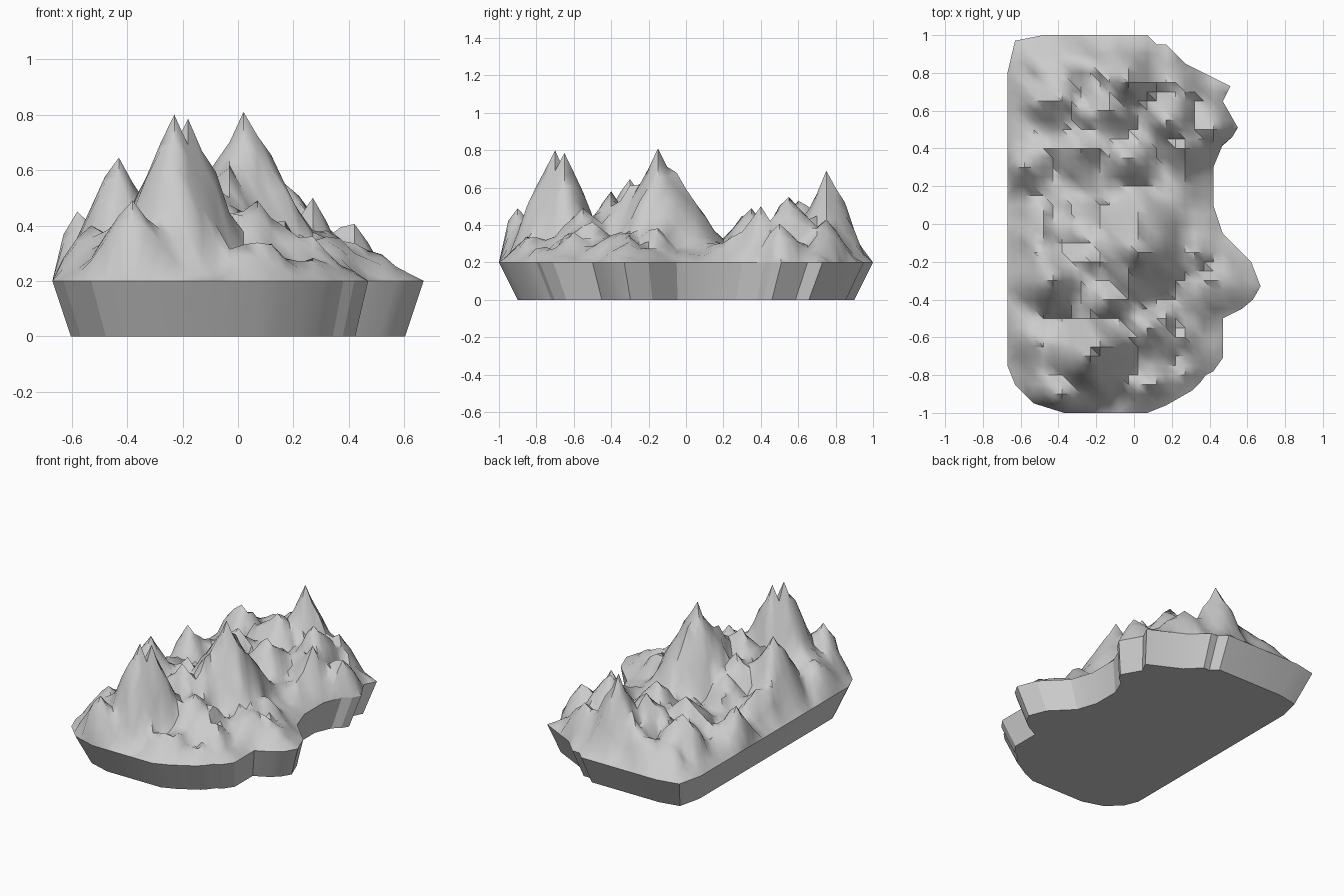
import bpy, math
from mathutils import Vector, noise
from mathutils.geometry import delaunay_2d_cdt, intersect_point_line

if "Cube" in bpy.data.objects:
    bpy.data.objects.remove(bpy.data.objects["Cube"])

# Coastline of the land, seen from the top
OUTLINE = [(-.67, .8), (-.67, -.75), (-.63, -.85), (-.53, -.95), (-.37, -1), (.07, -1),
           (.17, -.96), (.24, -.92), (.31, -.88), (.35, -.84), (.38, -.8), (.42, -.78),
           (.47, -.71), (.47, -.5), (.57, -.45), (.63, -.4), (.67, -.33), (.62, -.2),
           (.47, -.05), (.42, .1), (.42, .3), (.47, .42), (.52, .46), (.55, .51),
           (.47, .65), (.51, .73), (.27, .85), (.17, .95), (.12, .95), (.07, 1),
           (-.48, 1), (-.63, .97)]
RIM, STEP = 0.2, 0.05

# Peaks: x, y, summit height, radius
PEAKS = [(-.23, -.7, .8, .24), (-.18, -.65, .785, .22), (.02, -.15, .81, .3),
         (.02, -.05, .68, .24), (.02, .05, .52, .16), (-.03, -.3, .61, .24),
         (-.03, .75, .69, .2), (-.43, -.3, .645, .22),
         (-.13, -.4, .58, .22), (-.58, .3, .45, .15), (-.38, -.9, .49, .2),
         (.07, -.55, .49, .2), (.17, .55, .55, .2), (.27, .4, .5, .16),
         (.4, .5, .43, .15), (-.13, .6, .53, .22), (-.03, .35, .49, .17),
         (-.43, .65, .49, .17), (-.28, .4, .47, .18), (-.28, -.05, .42, .2),
         (.32, -.35, .36, .18), (-.53, -.6, .4, .17), (.22, .75, .43, .15),
         (-.23, -.2, .52, .22), (-.48, -.05, .4, .16), (-.33, .85, .38, .15),
         (.22, -.15, .42, .16), (-.18, .8, .45, .15), (-.38, -.65, .48, .17)]

pts = [Vector(p) for p in OUTLINE]
n = len(pts)


def edge_distance(p):
    best = 9
    for i in range(n):
        a, b = pts[i], pts[(i + 1) % n]
        q, t = intersect_point_line(p, a, b)
        q = q.to_2d() if 0 <= t <= 1 else (a if t < 0 else b)
        best = min(best, (p - q).length)
    return best


def inside(p):
    hit = False
    for i in range(n):
        a, b = pts[i], pts[(i + 1) % n]
        if (a.y > p.y) != (b.y > p.y) and p.x < a.x + (p.y - a.y) * (b.x - a.x) / (b.y - a.y):
            hit = not hit
    return hit


def height(p):
    d = edge_distance(p)
    if d < 0.001:
        return RIM
    ramp = min(1, d / 0.15)
    ground = RIM + 0.1 * ramp
    h, near = ground, 0
    for x, y, z, r in PEAKS:
        dist = math.hypot(p.x - x, p.y - y)
        h = max(h, ground + (z - ground) * max(0, 1 - dist / r) ** 1.1)
        near = max(near, 1 - dist / 0.1)
    valley = 1 - math.exp(-((p.y - 0.17) / 0.07) ** 2)
    rough = noise.noise(Vector((p.x * 11, p.y * 11, 3.7))) * 0.08
    h += rough * ramp * (0.3 + 0.7 * valley) * (1 - near)
    return max(RIM + 0.005, h)


def make(name, verts, faces, angle):
    me = bpy.data.meshes.new(name)
    me.from_pydata(verts, [], faces)
    ob = bpy.data.objects.new(name, me)
    bpy.context.collection.objects.link(ob)
    bpy.ops.object.select_all(action='DESELECT')
    ob.select_set(True)
    bpy.context.view_layer.objects.active = ob
    bpy.ops.object.shade_smooth_by_angle(angle=math.radians(angle))
    return ob


# Shoreline divided to match the grid spacing
shore = []
for i in range(n):
    a, b = pts[i], pts[(i + 1) % n]
    k = max(1, round((b - a).length / STEP))
    shore += [a.lerp(b, j / k) for j in range(k)]

# Mountain surface: outline filled with a regular grid of points
grid = []
for i in range(-14, 15):
    for j in range(-20, 21):
        p = Vector((0.02 + i * STEP, j * STEP))
        if inside(p) and edge_distance(p) > 0.02:
            grid.append(p)
res = delaunay_2d_cdt(shore + grid, [], [list(range(len(shore)))], 1, 1e-5)
make("mountains", [(v.x, v.y, height(v)) for v in res[0]], res[2], 50)

# Base: walls tapering inward to a flat underside
wall = [(x, y, RIM) for x, y in OUTLINE] + [(x * .9, y * .9, 0) for x, y in OUTLINE]
faces = [(i, n + i, n + (i + 1) % n, (i + 1) % n) for i in range(n)]
faces.append(tuple(range(2 * n - 1, n - 1, -1)))
make("base", wall, faces, 20)
